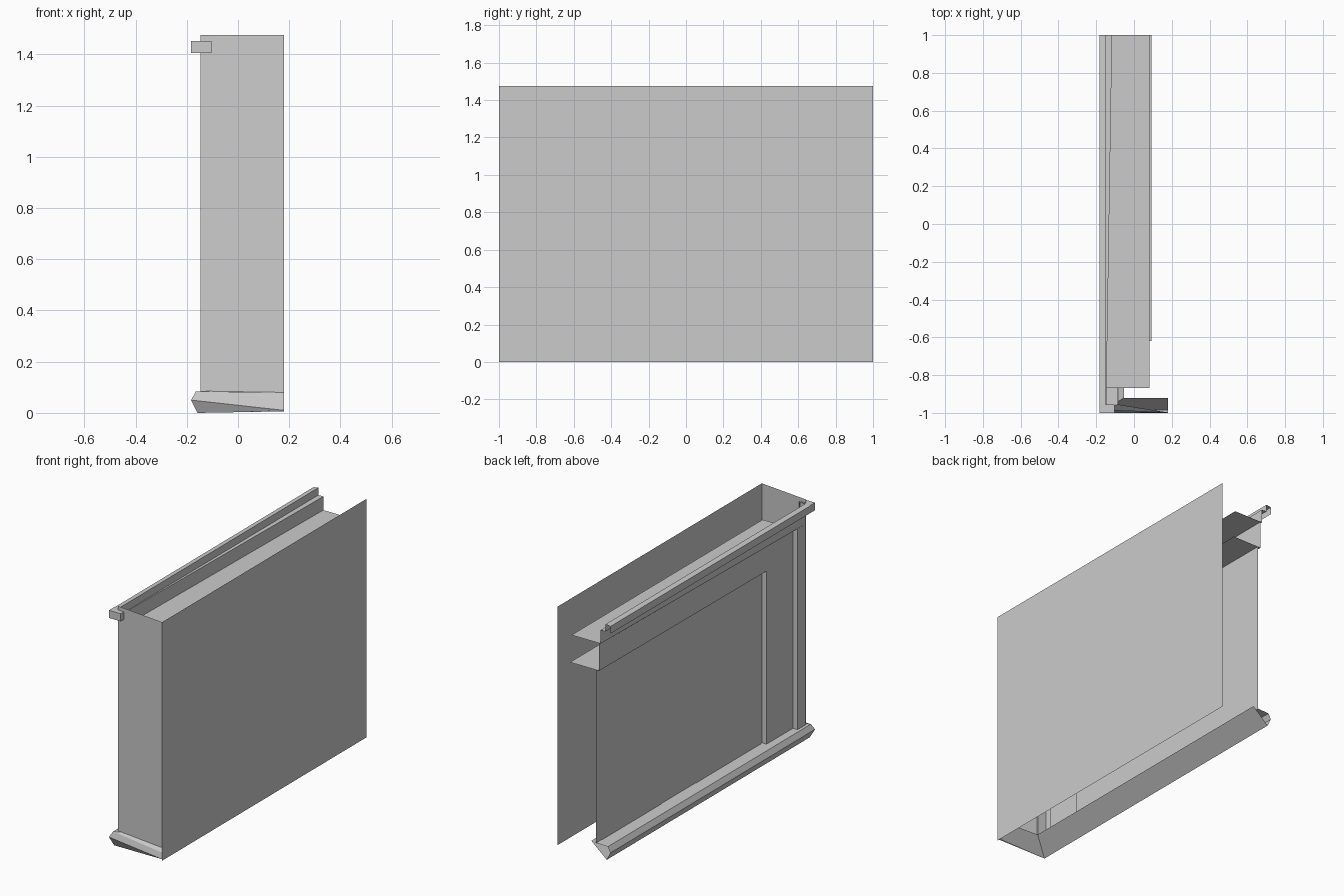
import bpy

if "Cube" in bpy.data.objects:
    bpy.data.objects.remove(bpy.data.objects["Cube"])


def sheet(name, rows):
    """Open surface through rows of points; each row is joined to the next."""
    verts = [p for row in rows for p in row]
    n = len(rows[0])
    faces = [(r * n + i, r * n + i + 1, (r + 1) * n + i + 1, (r + 1) * n + i)
             for r in range(len(rows) - 1) for i in range(n - 1)]
    mesh = bpy.data.meshes.new(name)
    mesh.from_pydata(verts, [], faces)
    mesh.update()
    obj = bpy.data.objects.new(name, mesh)
    bpy.context.collection.objects.link(obj)
    return obj


def upright(name, plan, z0, z1):
    """Vertical sheet standing on a plan path of (x, y) points."""
    return sheet(name, [[(x, y, z) for x, y in plan] for z in (z0, z1)])


def level(name, x0, x1, y0, y1, z, x0_back=None):
    """Horizontal sheet; its outer edge may taper towards the back."""
    xb = x0 if x0_back is None else x0_back
    return sheet(name, [[(x0, y0, z), (x1, y0, z)], [(xb, y1, z), (x1, y1, z)]])


# Three nested facade planes: outer frame, middle bay, recessed main wall
OUT, OUT_BACK = -0.147, -0.116
MID, MID_BACK = -0.116, -0.106
WALL = -0.086
COL_Y, BAY_Y = -0.88, -0.62
BASE, MID_TOP, OUT_TOP = 0.084, 1.155, 1.326

# Large side sheet and slightly slanted end wall
upright("side_wall", [(0.18, -1), (0.18, 1)], 0, 1.475)
upright("end_wall", [(0.18, -0.998), (-0.09, -0.97), (-0.147, -0.965)], 0.08, 1.475)

# Stepped facade: corner column, bay, main wall
upright("corner_column", [(-0.09, -0.97), (-0.09, -0.96), (OUT, -0.96),
                          (OUT, COL_Y), (MID, COL_Y)], BASE, OUT_TOP)
upright("front_bay", [(MID, COL_Y), (MID, BAY_Y), (WALL, BAY_Y)], BASE, MID_TOP)
upright("main_wall", [(WALL, BAY_Y), (WALL, 1)], BASE, MID_TOP)
upright("fascia", [(MID, COL_Y), (MID, BAY_Y), (MID_BACK, 1)], MID_TOP, OUT_TOP)

# Soffit ledges behind the fascia and the frieze
level("lower_ledge", MID, 0.093, BAY_Y, 1, MID_TOP, MID_BACK)
level("upper_ledge", OUT, 0.083, COL_Y + 0.012, 1, OUT_TOP, OUT_BACK)

# Shallow boards on the main wall
for name, y0, y1, z0, z1 in [
    ("head_board", -0.6, 0.95, 0.985, 1.02),
    ("rear_low_board", 0.36, 0.95, BASE, 0.285),
    ("front_low_board", -0.6, 0.03, BASE, 0.3),
]:
    upright(name, [(WALL - 0.003, y0), (WALL - 0.003, y1)], z0, z1)

# Frieze and stepped cornice running the full length
front = [(OUT, OUT_TOP), (OUT, 1.41), (-0.15, 1.41), (-0.15, 1.455),
         (-0.183, 1.45), (-0.183, 1.405)]
back = [(OUT_BACK, OUT_TOP), (OUT_BACK, 1.41)] + front[2:]
sheet("cornice", [[(x, -0.96, z) for x, z in front], [(x, 1, z) for x, z in back]])

# Cornice return at the front corner
xa, xb, za, zb = -0.183, -0.103, 1.405, 1.452
ring = [(xa, za), (xb, za), (xb, zb), (xa, zb), (xa, za)]
sheet("cornice_return", [[(x, y, z) for x, z in ring] for y in (-1, -0.955)])
sheet("cornice_cap", [[(xa, -1, za), (xb, -1, za)], [(xa, -1, zb), (xb, -1, zb)]])

# Base moulding, mitred at the corner: (side x, front y, z, z at far right end)
profile = [(-0.053, -0.92, 0.09, 0.08), (-0.158, -0.985, 0.0, 0.006),
           (-0.183, -1.0, 0.05, 0.01), (-0.165, -0.985, 0.083, 0.05),
           (WALL, -0.955, 0.086, 0.08)]
sheet("base_moulding", [
    [(x, 1, z) for x, y, z, e in profile],
    [(x, y, z) for x, y, z, e in profile],
    [(0.18, y if i < 3 else -0.998, e) for i, (x, y, z, e) in enumerate(profile)],
])
